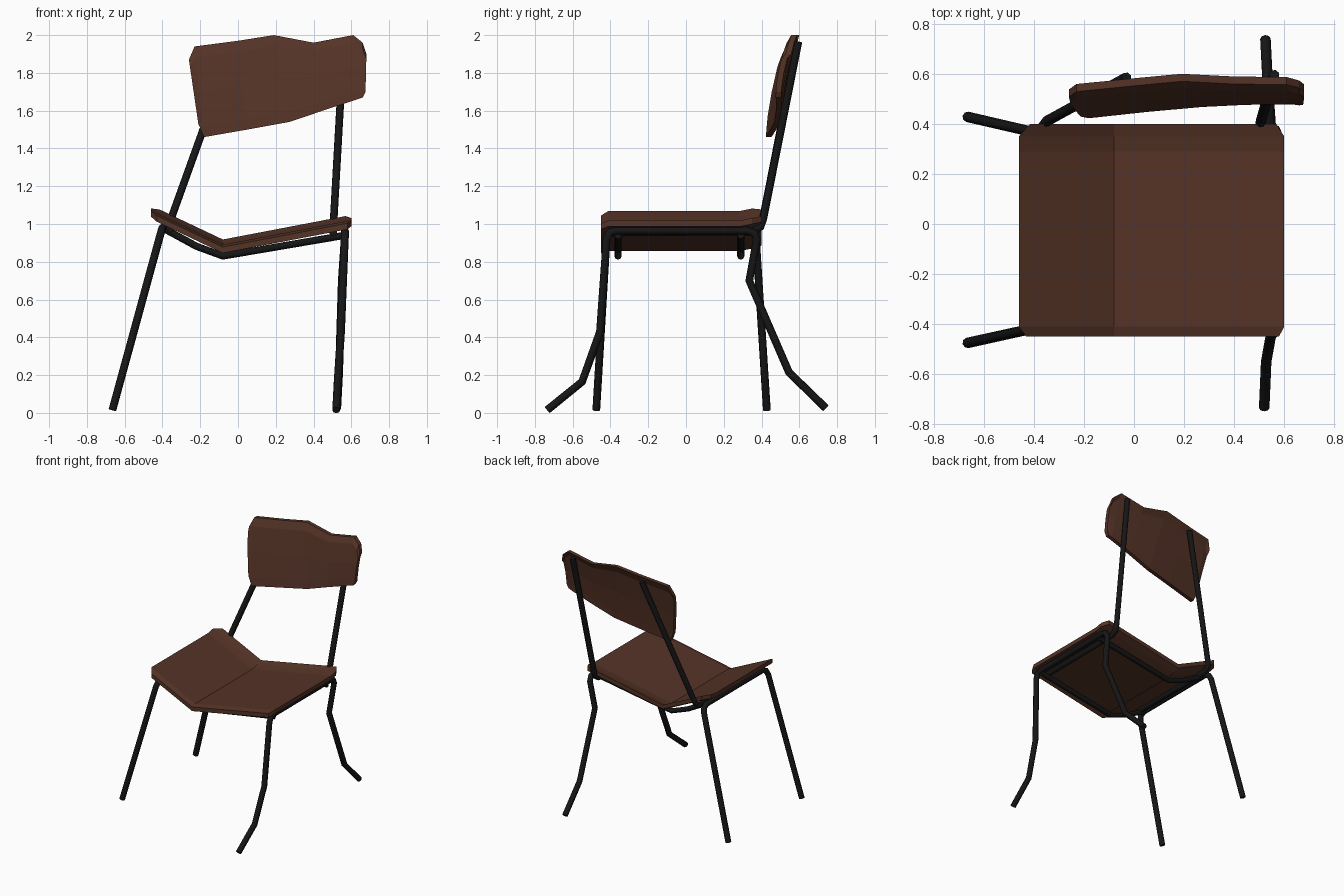
import bpy, bmesh
from mathutils import Vector

if "Cube" in bpy.data.objects:
    bpy.data.objects.remove(bpy.data.objects["Cube"])


def material(name, rgb):
    m = bpy.data.materials.new(name)
    m.diffuse_color = (*rgb, 1)
    m.use_nodes = True
    m.node_tree.nodes["Principled BSDF"].inputs["Base Color"].default_value = m.diffuse_color
    return m


WOOD = material("brown_wood", (0.09, 0.033, 0.02))
METAL = material("black_metal", (0.008, 0.008, 0.008))


def tube(name, points, radius=0.021):
    """Eight-sided capped tube along a path."""
    cu = bpy.data.curves.new(name, 'CURVE')
    cu.dimensions = '3D'
    cu.bevel_depth = radius
    cu.bevel_resolution = 2
    cu.use_fill_caps = True
    sp = cu.splines.new('POLY')
    sp.points.add(len(points) - 1)
    for p, co in zip(sp.points, points):
        p.co = (*co, 1)
    cu.materials.append(METAL)
    ob = bpy.data.objects.new(name, cu)
    bpy.context.collection.objects.link(ob)
    return ob


def slab(name, rows, offset):
    """Closed panel: a grid of points and its offset copy, joined at the rim."""
    bm = bmesh.new()
    a = [[bm.verts.new(p) for p in r] for r in rows]
    b = [[bm.verts.new(Vector(p) + Vector(offset)) for p in r] for r in rows]
    for g in (a, b):
        for r0, r1 in zip(g, g[1:]):
            for j in range(len(r0) - 1):
                bm.faces.new((r0[j], r0[j + 1], r1[j + 1], r1[j]))

    def rim(g):
        return (g[0] + [r[-1] for r in g[1:]] + g[-1][-2::-1]
                + [r[0] for r in g[-2:0:-1]])
    ra, rb = rim(a), rim(b)
    for i in range(len(ra)):
        k = (i + 1) % len(ra)
        bm.faces.new((ra[i], ra[k], rb[k], rb[i]))
    bmesh.ops.recalc_face_normals(bm, faces=bm.faces)
    me = bpy.data.meshes.new(name)
    bm.to_mesh(me)
    bm.free()
    me.materials.append(WOOD)
    ob = bpy.data.objects.new(name, me)
    bpy.context.collection.objects.link(ob)
    return ob


# Seat: folded panel with a raised back lip and a dipped front edge
FOLD = -0.08


def seat_z(x):
    return 0.89 + (FOLD - x) * 0.474 if x < FOLD else 0.89 + (x - FOLD) * 0.191


seat_rows = []
for y, inset, dz in ((-0.45, 0.03, -0.012), (-0.41, 0, 0), (0.29, 0, 0),
                     (0.35, 0, 0.012), (0.40, 0.045, 0.028)):
    xs = (-0.46 + inset, FOLD, 0.60 - inset * 0.7)
    seat_rows.append([(x, y, seat_z(x) + dz) for x in xs])
slab("seat", seat_rows, (0, 0, -0.032))

# Backrest: crumpled, bowed panel; columns run bottom to top
columns = [  # bottom x, bottom z, top x, top z, distance in front of posts
    (-0.21, 1.53, -0.26, 1.87, 0.080),
    (-0.18, 1.46, -0.23, 1.94, 0.072),
    (0.05, 1.50, 0.00, 1.97, 0.055),
    (0.27, 1.54, 0.19, 2.00, 0.043),
    (0.45, 1.60, 0.40, 1.96, 0.046),
    (0.63, 1.66, 0.61, 2.00, 0.056),
    (0.66, 1.67, 0.66, 1.96, 0.062),
    (0.675, 1.70, 0.68, 1.90, 0.066)]


def post_y(z):
    return 0.40 + (z - 0.98) * 0.197


back_rows = []
for t, push in ((0, 0), (0.12, 0.004), (0.5, 0.008), (0.88, 0.004), (1, -0.012)):
    row = []
    for xb, zb, xt, zt, off in columns:
        z = zb + (zt - zb) * t
        row.append((xb + (xt - xb) * t, post_y(z) - off - push, z))
    back_rows.append(row)
slab("backrest", back_rows, (0, 0.03, 0))

# Left leg loop: straight splayed legs joined by a side rail
tube("left_legs", [(-0.665, -0.475, 0.015), (-0.415, -0.42, 0.93),
                   (-0.405, -0.405, 0.965), (-0.40, -0.37, 0.98),
                   (-0.40, 0.32, 0.98), (-0.405, 0.355, 0.965),
                   (-0.415, 0.37, 0.93), (-0.665, 0.428, 0.015)])

# Right leg loop: buckled legs joined by a side rail
tube("right_legs", [(0.52, -0.735, 0.015), (0.528, -0.55, 0.165),
                    (0.545, -0.455, 0.43), (0.565, -0.42, 0.92),
                    (0.567, -0.405, 0.955), (0.565, -0.37, 0.965),
                    (0.565, 0.32, 0.965), (0.567, 0.36, 0.955),
                    (0.565, 0.375, 0.92), (0.55, 0.335, 0.70),
                    (0.535, 0.545, 0.215), (0.525, 0.74, 0.025)])

# Back posts: each continues forward under the seat as an inner rail
tube("left_back_post", [(-0.03, 0.585, 1.93), (-0.35, 0.41, 1.04),
                        (-0.362, 0.395, 1.00), (-0.36, 0.36, 0.975),
                        (-0.36, -0.39, 0.975)])
tube("right_back_post", [(0.56, 0.595, 1.965), (0.507, 0.41, 1.03),
                         (0.505, 0.395, 0.985), (0.505, 0.36, 0.96),
                         (0.505, -0.39, 0.955)])

# Bent cross bars under the seat
for name, y in (("front_cross_bar", -0.36), ("rear_cross_bar", 0.29)):
    tube(name, [(-0.40, y, 0.98), (-0.22, y, 0.882), (-0.08, y, 0.83),
                (0.565, y, 0.94)], 0.019)
